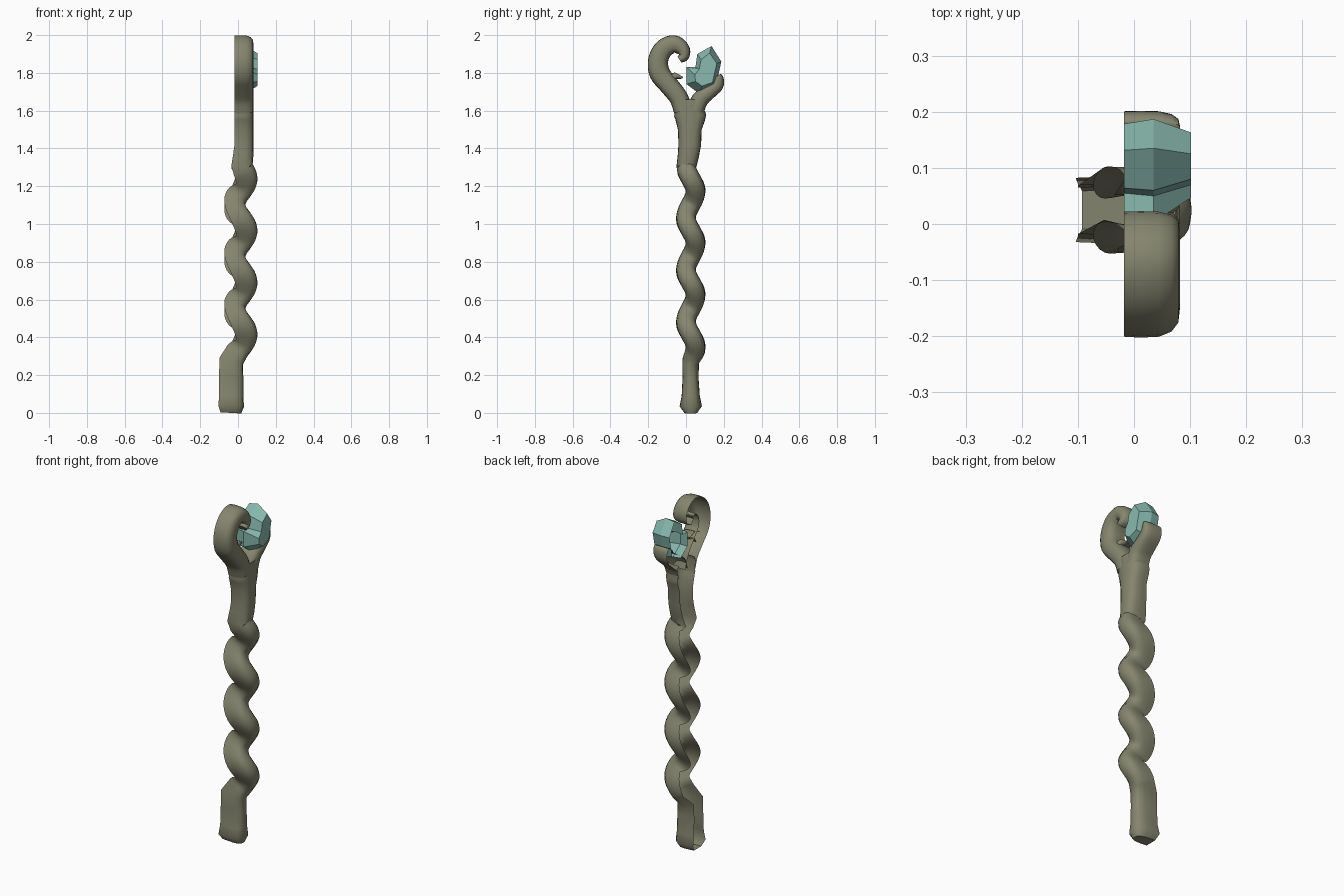
import bpy, bmesh, math
from mathutils import Vector

if "Cube" in bpy.data.objects:
    bpy.data.objects.remove(bpy.data.objects["Cube"])


def material(name, rgb):
    m = bpy.data.materials.new(name)
    m.diffuse_color = (*rgb, 1)
    m.use_nodes = True
    m.node_tree.nodes["Principled BSDF"].inputs["Base Color"].default_value = m.diffuse_color
    return m


WOOD = material("grey_green_wood", (0.235, 0.235, 0.16))
GEM = material("pale_teal_crystal", (0.25, 0.49, 0.43))

# Rounded U cross-section, open towards -x: (depth, width) factors
HALF = [(-1, 0.97), (-0.4, 1.0), (0.25, 0.97), (0.7, 0.8), (0.94, 0.5)]
U_SHAPE = [(a, -b) for a, b in HALF] + [(1, 0)] + [(a, b) for a, b in reversed(HALF)]


def make_object(name, bm, mat, angle):
    bmesh.ops.recalc_face_normals(bm, faces=bm.faces)
    # outer side of the open shell faces outwards
    if sum(f.normal.x * f.calc_area() for f in bm.faces) < 0:
        bmesh.ops.reverse_faces(bm, faces=bm.faces)
    me = bpy.data.meshes.new(name)
    bm.to_mesh(me)
    bm.free()
    me.materials.append(mat)
    ob = bpy.data.objects.new(name, me)
    bpy.context.collection.objects.link(ob)
    if angle:
        bpy.context.view_layer.objects.active = ob
        ob.select_set(True)
        bpy.ops.object.shade_smooth_by_angle(angle=math.radians(angle))
        ob.select_set(False)
    return ob


def sweep(name, rows, cap_start=False, cap_end=False):
    """rows: (x, y, z, half depth, half width); sections stay square to the path."""
    bm = bmesh.new()
    pts = [Vector(r[:3]) for r in rows]
    rings = []
    for i, r in enumerate(rows):
        t = (pts[min(i + 1, len(pts) - 1)] - pts[max(i - 1, 0)]).normalized()
        u = (Vector((1, 0, 0)) - t * t.x).normalized()
        v = t.cross(u)
        rings.append([bm.verts.new(pts[i] + u * a * r[3] + v * b * r[4]) for a, b in U_SHAPE])
    for p, q in zip(rings, rings[1:]):
        for j in range(len(U_SHAPE) - 1):
            bm.faces.new((p[j], p[j + 1], q[j + 1], q[j]))
    if cap_start:
        bm.faces.new(rings[0])
    if cap_end:
        bm.faces.new(rings[-1])
    return make_object(name, bm, WOOD, 50)


def smooth_path(keys, steps=4):
    """Catmull-Rom through (y, z, half width) keys."""
    out = []
    for i in range(len(keys) - 1):
        k = [Vector(keys[min(max(i + d, 0), len(keys) - 1)]) for d in (-1, 0, 1, 2)]
        for s in range(steps):
            t = s / steps
            out.append(0.5 * (2 * k[1] + (k[2] - k[0]) * t
                              + (2 * k[0] - 5 * k[1] + 4 * k[2] - k[3]) * t * t
                              + (3 * k[1] - k[0] - 3 * k[2] + k[3]) * t ** 3))
    out.append(Vector(keys[-1]))
    return out


# Shaft: straight foot, corkscrew middle, straight neck with a knotted collar
rows = [(-0.038, 0.025, 0.0, 0.055, 0.035), (-0.036, 0.025, 0.035, 0.068, 0.059),
        (-0.036, 0.025, 0.09, 0.064, 0.048), (-0.036, 0.024, 0.19, 0.064, 0.042),
        (-0.036, 0.024, 0.27, 0.064, 0.045)]
for deg in range(850, -441, -15):
    a = math.radians(deg)
    z = 0.965 - deg / 360 * 0.275
    rows.append((0.015 + 0.032 * math.cos(a), 0.025 + 0.024 * math.sin(a), z, 0.056, 0.052))
rows += [(0.028, 0.012, 1.36, 0.053, 0.056), (0.032, 0.02, 1.42, 0.05, 0.06),
         (0.032, 0.02, 1.50, 0.05, 0.063), (0.032, 0.022, 1.55, 0.05, 0.078),
         (0.032, 0.022, 1.575, 0.05, 0.085), (0.032, 0.02, 1.60, 0.05, 0.078),
         (0.032, 0.02, 1.63, 0.05, 0.088), (0.032, 0.02, 1.66, 0.05, 0.075)]
sweep("twisted_shaft", rows, cap_start=True)

# Curled hook on the left of the fork
hook = smooth_path([(-0.015, 1.60, 0.05), (-0.04, 1.67, 0.05), (-0.095, 1.74, 0.052),
                    (-0.14, 1.80, 0.055), (-0.147, 1.87, 0.053), (-0.115, 1.93, 0.051),
                    (-0.06, 1.952, 0.047), (-0.018, 1.925, 0.038), (-0.012, 1.89, 0.03),
                    (-0.035, 1.87, 0.018)])
sweep("curled_hook", [(0.032, y, z, 0.05, w) for y, z, w in hook], cap_end=True)

# Short thorn inside the hook
sweep("hook_thorn", [(0.025, -0.09, 1.76, 0.04, 0.03), (0.02, -0.055, 1.785, 0.035, 0.018),
                     (0.015, -0.02, 1.775, 0.025, 0.006)], cap_end=True)

# Short prong holding the crystal
prong = smooth_path([(0.05, 1.60, 0.045), (0.075, 1.66, 0.045), (0.125, 1.70, 0.038),
                     (0.165, 1.735, 0.034), (0.175, 1.775, 0.024), (0.172, 1.79, 0.01)])
sweep("crystal_prong", [(0.032, y, z, 0.05, w) for y, z, w in prong], cap_end=True)

# Faceted crystal: silhouette ring, inset front ring, back rim left open
outline = [(0.06, 1.90), (0.135, 1.942), (0.187, 1.86), (0.158, 1.73),
           (0.07, 1.69), (0.003, 1.74), (0.003, 1.83), (0.05, 1.83)]
front = [(0.08, 1.87), (0.125, 1.905), (0.163, 1.85), (0.14, 1.75),
         (0.085, 1.73), (0.05, 1.755), (0.047, 1.79), (0.07, 1.82)]
bm = bmesh.new()
rings = [[bm.verts.new((-0.018, 0.1 + (y - 0.1) * 0.9, 1.81 + (z - 1.81) * 0.93)) for y, z in outline],
         [bm.verts.new((0.035, y, z)) for y, z in outline],
         [bm.verts.new((0.102, y, z)) for y, z in front]]
n = len(outline)
for p, q in zip(rings, rings[1:]):
    for j in range(n):
        bm.faces.new((p[j], p[(j + 1) % n], q[(j + 1) % n], q[j]))
bm.faces.new(rings[-1])
make_object("crystal", bm, GEM, 0)
